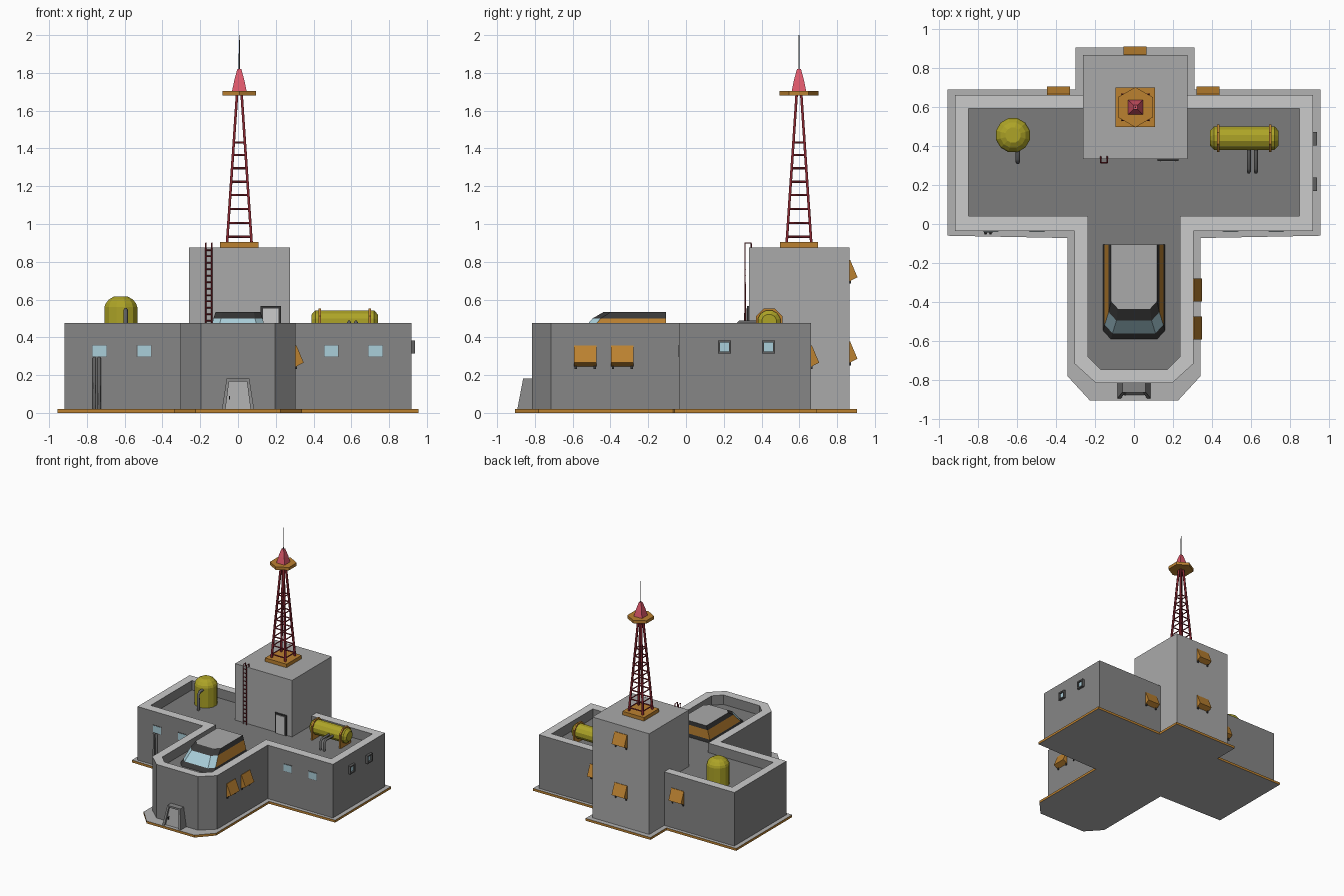
import bpy, bmesh, math
from mathutils import Vector, Matrix

if "Cube" in bpy.data.objects:
    bpy.data.objects.remove(bpy.data.objects["Cube"])

COL = {"wall": (.24, .24, .24), "tower": (.4, .4, .4), "trim": (.62, .62, .62), "roof": (.2, .2, .2),
       "plate": (.45, .45, .45), "brown": (.5, .22, .03), "black": (.04, .04, .04),
       "glass": (.4, .62, .7), "olive": (.42, .37, .02), "red": (.75, .1, .15),
       "dark_red": (.25, .02, .03), "pipe": (.12, .12, .12)}
MAT = {}
for n, c in COL.items():
    MAT[n] = bpy.data.materials.new(n)
    MAT[n].diffuse_color = (*c, 1)


def link(name, data, cols):
    for c in cols:
        data.materials.append(MAT[c])
    ob = bpy.data.objects.new(name, data)
    bpy.context.collection.objects.link(ob)
    return ob


def loft(name, rings, cols, pick=None, matrix=None):
    """Skin closed rings; cols = bottom cap, each band, top cap."""
    bm = bmesh.new()
    slots = list(dict.fromkeys(cols)) + ([pick[1]] if pick else [])
    vs = [[bm.verts.new(p) for p in r] for r in rings]
    faces = [(bm.faces.new(vs[0][::-1]), 0), (bm.faces.new(vs[-1]), len(cols) - 1)]
    n = len(rings[0])
    for b in range(len(rings) - 1):
        for i in range(n):
            j = (i + 1) % n
            faces.append((bm.faces.new((vs[b][i], vs[b][j], vs[b + 1][j], vs[b + 1][i])), b + 1))
    bmesh.ops.recalc_face_normals(bm, faces=bm.faces)
    for f, b in faces:
        f.material_index = slots.index(cols[b])
        if pick and pick[0](f, b):
            f.material_index = len(slots) - 1
    if matrix:
        bm.transform(matrix)
    me = bpy.data.meshes.new(name)
    bm.to_mesh(me)
    bm.free()
    return link(name, me, slots)


def box(name, x0, x1, y0, y1, z0, z1, col, side=None):
    sq = [(x0, y0), (x1, y0), (x1, y1), (x0, y1)]
    return loft(name, [[(x, y, z) for x, y in sq] for z in (z0, z1)], [col, side or col, col])


def turned(name, profile, n, cols, matrix, phase=0):
    """Round part from (radius, height) pairs."""
    a = [phase + 2 * math.pi * i / n for i in range(n)]
    return loft(name, [[(r * math.cos(t), r * math.sin(t), z) for t in a] for r, z in profile], cols, None, matrix)


def tube(name, paths, r, col, res=1):
    cu = bpy.data.curves.new(name, "CURVE")
    cu.dimensions = "3D"
    cu.bevel_depth, cu.bevel_resolution, cu.use_fill_caps = r, res, True
    for path in paths:
        s = cu.splines.new("POLY")
        s.points.add(len(path) - 1)
        for p, co in zip(s.points, path):
            p.co = (*co, 1)
    return link(name, cu, [col])


def sym(half, z):
    """Mirror the right half of an outline."""
    return [(x, y, z) for x, y in half] + [(-x, y, z) for x, y in half[::-1]]


# Foundation plate, brown edge
foot = [(.225, -.905), (.34, -.78), (.34, -.072), (.955, -.06), (.955, .69)]
loft("foundation", [sym(foot, 0), sym(foot, .02)], ["plate", "brown", "plate"])
box("tower_foundation", -.3, .31, .69, .905, 0, .02, "plate", "brown")

# T-shaped building with parapet and sunken roof
outer = [(.195, -.815), (.305, -.715), (.305, -.036), (.918, -.036), (.918, .662)]
inner = [(.17, -.745), (.235, -.68), (.235, .04), (.848, .04), (.848, .592)]
loft("main_building", [sym(outer, .02), sym(outer, .475), sym(inner, .475), sym(inner, .395)],
     ["wall", "wall", "trim", "wall", "roof"])

# Tower block, its door and ladder
box("tower_block", -.26, .275, .333, .865, .02, .875, "tower")
box("tower_door_frame", .12, .228, .322, .335, .395, .565, "black")
box("tower_door", .133, .215, .318, .33, .395, .553, "trim")
tube("ladder_rails", [[(x, .313, .395), (x, .313, .9), (x, .345, .9), (x, .345, .87)] for x in (-.17, -.138)],
     .004, "dark_red", 0)
tube("ladder_rungs", [[(-.17, .313, .42 + .034 * i), (-.138, .313, .42 + .034 * i)] for i in range(14)],
     .004, "dark_red", 0)

# Lattice mast
CX, CY = .007, .598
box("mast_base", CX - .101, CX + .101, CY - .101, CY + .101, .873, .905, "brown")


def leg(i, z):
    h = .065 + (.012 - .065) * (z - .9) / .79
    sx, sy = [(-1, -1), (1, -1), (1, 1), (-1, 1)][i % 4]
    return (CX + sx * h, CY + sy * h, z)


tube("mast_legs", [[leg(i, .9), leg(i, 1.69)] for i in range(4)], .0095, "dark_red", 0)
levels = [.932, 1.005, 1.08, 1.153, 1.223, 1.295, 1.365, 1.432]
tube("mast_braces", [[leg(i, z), leg(i + 1, z)] for z in levels for i in range(4)], .006, "dark_red", 0)
at = Matrix.Translation((CX, CY, 0))
turned("mast_deck", [(.103, 1.68), (.103, 1.705)], 6, ["brown"] * 3, at, math.pi / 6)
turned("beacon", [(.054, 1.705), (.038, 1.76), (.015, 1.82)], 4, ["red"] * 4, at, math.pi / 4)
turned("aerial", [(.004, 1.81), (.002, 2.0)], 6, ["pipe"] * 3, at)

# Upright tank with feed pipe
turned("upright_tank", [(.09, .395), (.09, .56), (.084, .578), (.066, .6), (.04, .615)], 12,
       ["olive"] * 6, Matrix.Translation((-.62, .455, 0)), math.pi / 12)
tube("upright_tank_pipe", [[(-.595, .4, .545), (-.595, .335, .545), (-.595, .318, .525), (-.595, .318, .395)]],
     .012, "pipe")

# Lying tank with straps and pipes
lie = Matrix.Translation((.565, .44, .483)) @ Matrix.Rotation(math.pi / 2, 4, "Y")
turned("lying_tank", [(.04, -.175), (.062, -.155), (.062, .155), (.04, .175)], 12, ["olive"] * 5, lie, math.pi / 12)
for s in (-1, 1):
    m = lie @ Matrix.Translation((0, 0, s * .133))
    turned("tank_strap", [(.076, -.007), (.076, .007)], 8, ["brown"] * 3, m, math.pi / 8)
    box("tank_stand", .558 + s * .133, .572 + s * .133, .37, .51, .395, .455, "brown")
tube("lying_tank_pipes", [[(x, .4, .48), (x, .285, .48), (x, .267, .462), (x, .267, .395)] for x in (.588, .624)],
     .01, "pipe")

# Raised skylight: dark bands, glazed front, brown sides


def sky(w, c, front, z):
    return sym([(w - c, front), (w, front + c * 1.1), (w, -.105)], z)


loft("skylight", [sky(.158, .04, -.59, .395), sky(.15, .04, -.56, .425), sky(.13, .04, -.495, .5),
                  sky(.118, .035, -.435, .535)], ["black", "black", "brown", "black", "tower"],
     (lambda f, b: b == 2 and f.normal.y < -.2, "glass"))

# Sloped entrance: frame sides, lintel, recessed door


def porch(w0, w1, y0, y1, z1, back):
    return [[(-w0, y0, .02), (w0, y0, .02), (w0, back, .02), (-w0, back, .02)],
            [(-w1, y1, z1), (w1, y1, z1), (w1, back, z1), (-w1, back, z1)]]


for s in (-1, 1):
    lo = [(s * .085, -.893, .02), (s * .066, -.893, .02), (s * .066, -.81, .02), (s * .085, -.81, .02)]
    hi = [(s * .06, -.862, .182), (s * .045, -.862, .182), (s * .045, -.81, .182), (s * .06, -.81, .182)]
    loft("entrance_jamb", [lo, hi], ["wall"] * 3)
box("entrance_lintel", -.05, .05, -.863, -.81, .167, .182, "wall")
loft("entrance_door", porch(.07, .048, -.875, -.848, .168, -.81), ["tower"] * 3)
box("door_handle", -.048, -.042, -.878, -.86, .07, .09, "black")

# Front windows
for x in (-.733, -.497, .494, .728):
    box("front_window_frame", x - .04, x + .04, -.039, -.03, .295, .36, "pipe")
    box("front_window", x - .036, x + .036, -.041, -.03, .299, .356, "glass")

# Framed windows on the right wall
for y in (.203, .437):
    for a, b, c, d in ((-.034, -.024, .315, .383), (.024, .034, .315, .383),
                       (-.024, .024, .315, .325), (-.024, .024, .373, .383)):
        box("side_window_frame", .91, .938, y + a, y + b, c, d, "pipe")
    box("side_window", .91, .924, y - .024, y + .024, .325, .373, "glass")

# Sloped awnings: built facing +y, then turned and placed


def awning(x, y, top, angle):
    m = Matrix.Translation((x, y, top)) @ Matrix.Rotation(angle, 4, "Z")
    prof = [(-.005, 0), (.004, 0), (.043, -.092), (-.005, -.116)]
    loft("awning", [[(s * .059, u, v) for u, v in prof] for s in (-1, 1)], ["brown"] * 3, None, m)
    for s in (-1, 1):
        box("awning_hinge", -.006, .006, -.005, .008, -.126, -.105, "black").matrix_world = \
            m @ Matrix.Translation((s * .05, 0, 0))


for y in (-.533, -.337):
    awning(.305, y, .358, -math.pi / 2)
for x in (-.387, .378):
    awning(x, .662, .358, 0)
for z in (.81, .378):
    awning(.005, .865, z, 0)

# Wall pipes on the front left
tube("wall_pipes", [[(x, -.045, .02), (x, -.045, .285), (x, -.03, .293)] for x in (-.76, -.735)], .009, "pipe")

for m in bpy.data.materials:
    if m.users and not m.is_grease_pencil:
        m.use_nodes = True
        m.node_tree.nodes["Principled BSDF"].inputs["Base Color"].default_value = m.diffuse_color
